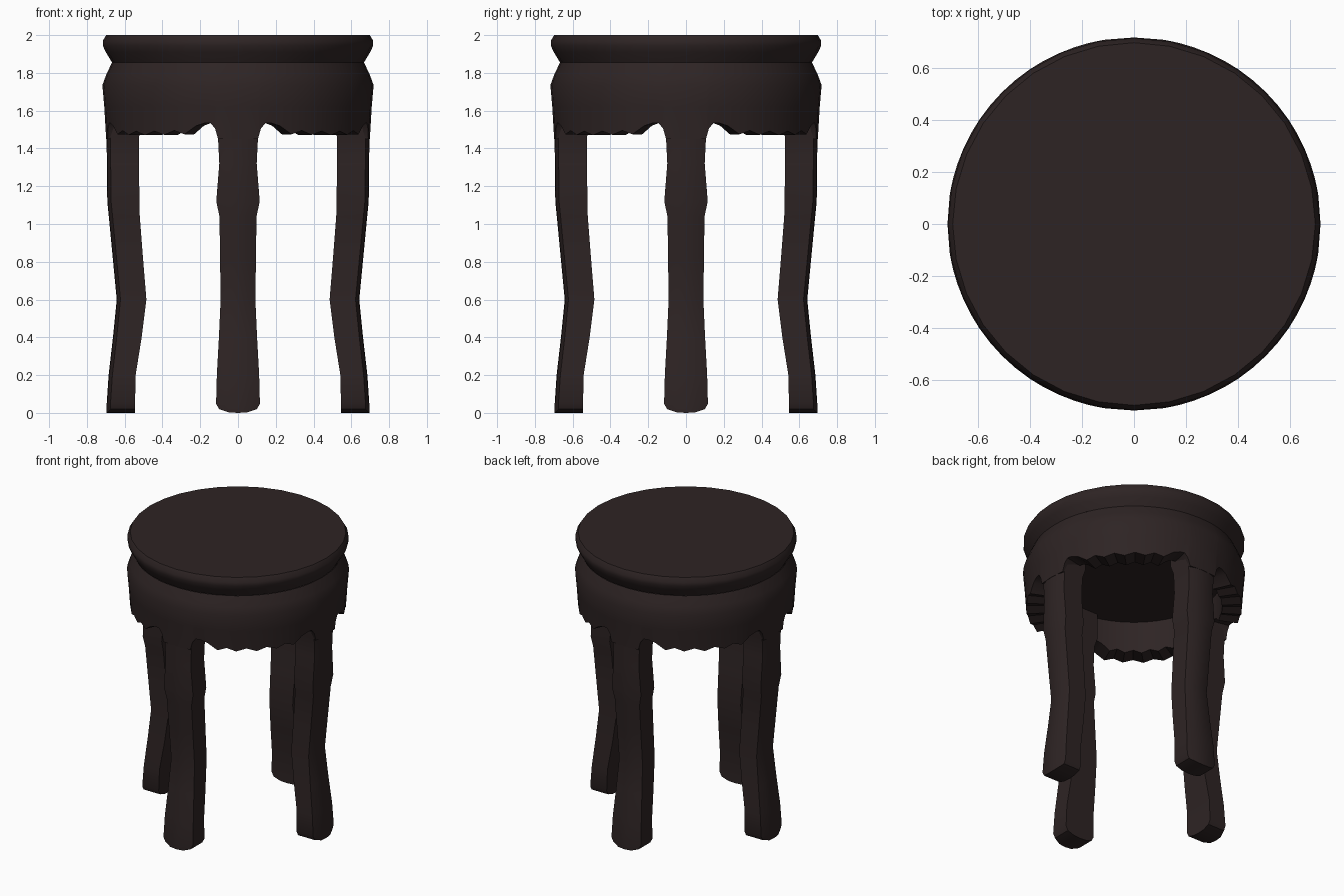
import bpy, bmesh, math

if "Cube" in bpy.data.objects:
    bpy.data.objects.remove(bpy.data.objects["Cube"])

wood = bpy.data.materials.new("dark wood")
wood.diffuse_color = (0.027, 0.0175, 0.0175, 1)
wood.use_nodes = True
wood.node_tree.nodes["Principled BSDF"].inputs["Base Color"].default_value = wood.diffuse_color


def finish(name, bm):
    bmesh.ops.remove_doubles(bm, verts=bm.verts, dist=1e-5)
    bmesh.ops.recalc_face_normals(bm, faces=bm.faces)
    me = bpy.data.meshes.new(name)
    bm.to_mesh(me)
    bm.free()
    me.materials.append(wood)
    ob = bpy.data.objects.new(name, me)
    bpy.context.collection.objects.link(ob)
    bpy.ops.object.select_all(action='DESELECT')
    ob.select_set(True)
    bpy.context.view_layer.objects.active = ob
    bpy.ops.object.shade_smooth_by_angle(angle=math.radians(32))
    return ob


def bridge(bm, loops, closed):
    """Skin neighbouring point rows with quads."""
    n = len(loops)
    for i in range(n if closed else n - 1):
        a, b = loops[i], loops[(i + 1) % n]
        for j in range(len(a) - 1):
            bm.faces.new((a[j], b[j], b[j + 1], a[j + 1]))


def lathe(name, columns, profile, cap_last=False, cap_first=False):
    """Sweep profile(angle) round z; columns are angles in degrees."""
    bm = bmesh.new()
    rows = []
    for deg, zb in columns:
        a = math.radians(deg)
        rows.append([bm.verts.new((r * math.cos(a), r * math.sin(a), z)) for r, z in profile(zb)])
    bridge(bm, rows, True)
    if cap_first:
        bm.faces.new([r[0] for r in rows])
    if cap_last:
        bm.faces.new([r[-1] for r in rows])
    return finish(name, bm)


# Seat: moulded round slab with a waist below
seat_profile = [(0.698, 2.0), (0.716, 1.97), (0.716, 1.945), (0.7, 1.91), (0.667, 1.855)]
lathe("seat", [(i * 11.25, 0) for i in range(32)], lambda z: seat_profile, cap_first=True)

# Apron: bulging ring with a scalloped lower edge, repeated in each quarter
half = [(0, 1.45), (8.7, 1.45), (10, 1.505), (12, 1.535), (14.5, 1.535), (18.5, 1.52),
        (24, 1.475), (29, 1.495), (34, 1.472), (39.5, 1.492), (45, 1.47)]
quarter = half + [(90 - a, z) for a, z in reversed(half[1:-1])]
columns = [(q * 90 + a, z) for q in range(4) for a, z in quarter]
lathe("apron", columns,
      lambda zb: [(0.667, 1.855), (0.698, 1.79), (0.718, 1.735), (0.708, 1.62), (0.698, zb),
                  (0.57, zb), (0.57, 1.7)], cap_last=True)

# Legs: z, half width, outer radius, inner radius
leg_rows = [(0.05, 0.116, 0.695, 0.545), (0.2, 0.112, 0.685, 0.542), (0.4, 0.101, 0.662, 0.51),
            (0.6, 0.092, 0.642, 0.485), (0.82, 0.095, 0.663, 0.503), (1.04, 0.098, 0.684, 0.52),
            (1.12, 0.115, 0.692, 0.522), (1.32, 0.099, 0.694, 0.524), (1.46, 0.106, 0.696, 0.524),
            (1.52, 0.12, 0.697, 0.51), (1.72, 0.12, 0.697, 0.51)]


def section(w, ro, ri):
    # slightly rounded outer face, flat inner face
    return [(ri, -w), (ro - 0.02, -w), (ro - 0.003, -w * 0.5), (ro, 0),
            (ro - 0.003, w * 0.5), (ro - 0.02, w), (ri, w), (ri, w * 0.5), (ri, 0), (ri, -w * 0.5)]


def make_leg(name, deg):
    bm = bmesh.new()
    a = math.radians(deg)
    c, s = math.cos(a), math.sin(a)

    def ring(pts, zs):
        vs = [bm.verts.new((x * c - y * s, x * s + y * c, z)) for (x, y), z in zip(pts, zs)]
        return vs + [vs[0]]
    loops = []
    # foot: underside rises toward both sides
    z0, w, ro, ri = leg_rows[0]
    foot = section(w, ro, ri)
    foot = [(x, y * 0.87) for x, y in foot]
    loops.append(ring(foot, [0.02 if abs(y) > w * 0.6 else 0.003 if abs(y) > 0.01 else 0.0
                             for x, y in foot]))
    for z, w, ro, ri in leg_rows:
        p = section(w, ro, ri)
        loops.append(ring(p, [z] * len(p)))
    bridge(bm, loops, False)
    f = loops[0]
    # underside strips from inner to outer edge
    for outer, inner in (((1, 2), (0, 9)), ((2, 3), (9, 8)), ((3, 4), (8, 7)), ((4, 5), (7, 6))):
        bm.faces.new((f[outer[0]], f[outer[1]], f[inner[1]], f[inner[0]]))
    bm.faces.new(loops[-1][:-1])
    finish(name, bm)


for name, deg in (("right_leg", 0), ("back_leg", 90), ("left_leg", 180), ("front_leg", 270)):
    make_leg(name, deg)
